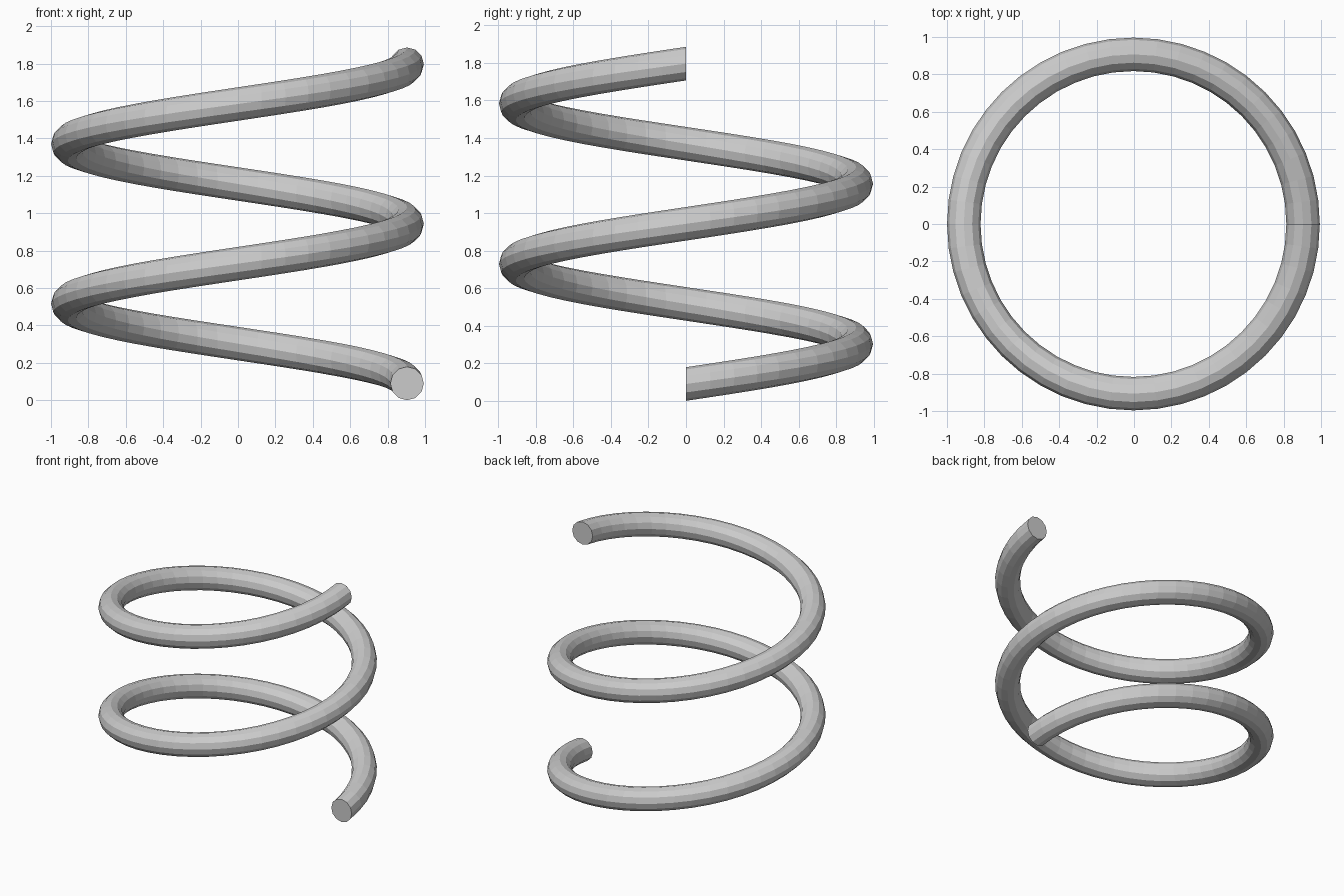
import bpy, bmesh
from math import cos, sin, pi

if "Cube" in bpy.data.objects:
    bpy.data.objects.remove(bpy.data.objects["Cube"])

R, r = 0.907, 0.0895       # coil radius, wire radius
SIDES, STEPS, TURNS = 12, 48, 2
Z0, RISE = 0.0895, 1.707
CX = -0.003

bm = bmesh.new()
# vertical radial wire sections swept along the helix
rings = []
for i in range(STEPS * TURNS + 1):
    a = 2 * pi * i / STEPS
    zc = Z0 + RISE * i / (STEPS * TURNS)
    ring = []
    for k in range(SIDES):
        t = 2 * pi * k / SIDES
        d = R + r * cos(t)
        ring.append(bm.verts.new((CX + d * cos(a), d * sin(a), zc + r * sin(t))))
    rings.append(ring)
for a, b in zip(rings, rings[1:]):
    for k in range(SIDES):
        n = (k + 1) % SIDES
        bm.faces.new((a[k], a[n], b[n], b[k]))
# flat end caps
bm.faces.new(rings[0])
bm.faces.new(rings[-1])
bmesh.ops.recalc_face_normals(bm, faces=bm.faces[:])

mesh = bpy.data.meshes.new("coil_spring")
bm.to_mesh(mesh)
bm.free()
bpy.context.collection.objects.link(bpy.data.objects.new("coil_spring", mesh))
